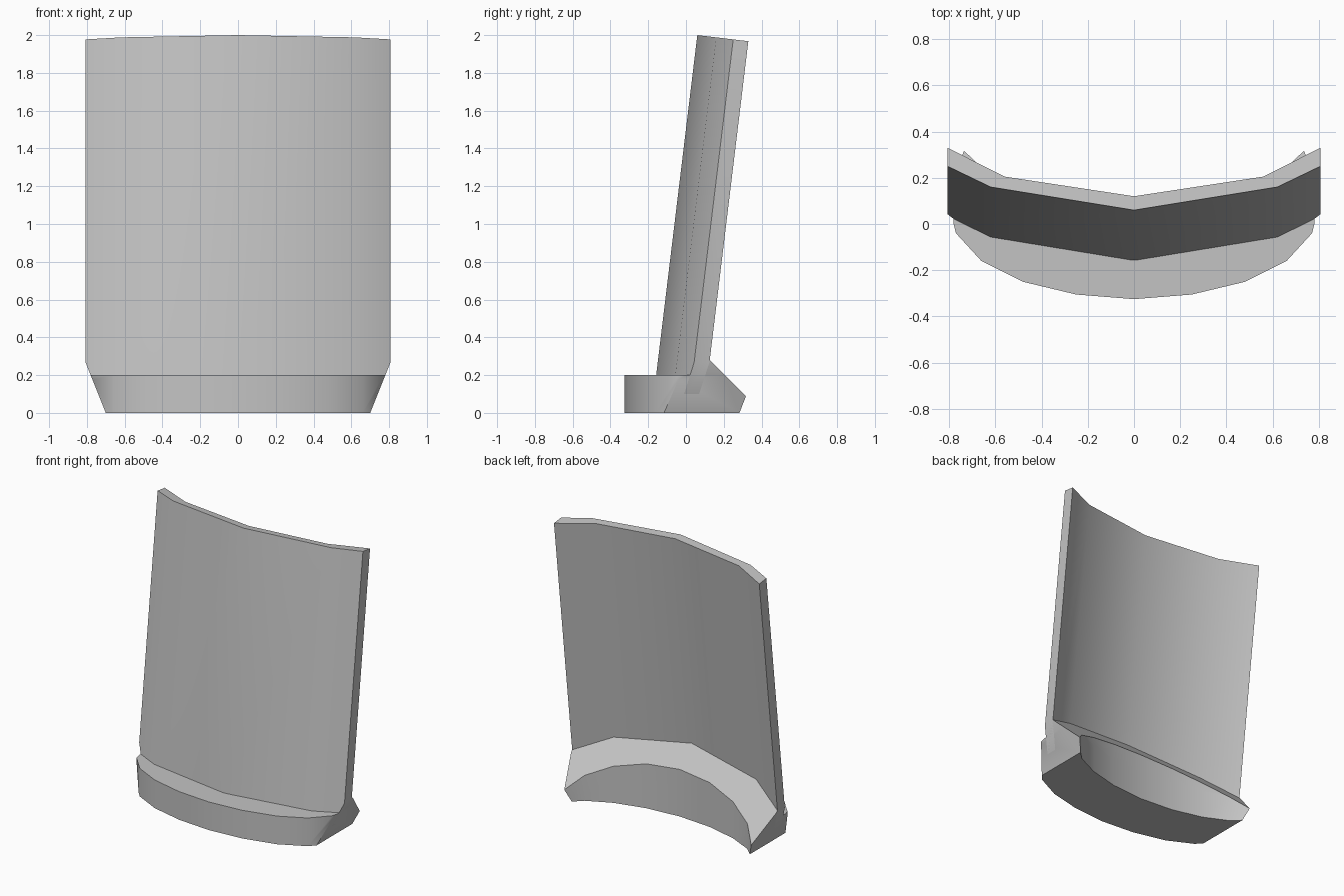
import bpy, bmesh, math

cube = bpy.data.objects.get("Cube")
if cube:
    bpy.data.objects.remove(cube)

grey = bpy.data.materials.new("plain_grey")
grey.use_nodes = True
colour = (0.55, 0.55, 0.55, 1)
grey.diffuse_color = colour
grey.node_tree.nodes["Principled BSDF"].inputs["Base Color"].default_value = colour

LEAN = 0.121      # backward shift per unit of height
HALF_WIDTH = 0.807


def mirrored(half):
    """Complete a half profile that starts on the centre line."""
    return [(-x, y) for x, y in reversed(half[1:])] + half


def y_on(profile, x):
    """Depth of a half profile at a given distance from the centre."""
    for (x0, y0), (x1, y1) in zip(profile, profile[1:]):
        if x <= x1 or (x1, y1) == profile[-1]:
            return y0 + (y1 - y0) * (x - x0) / (x1 - x0)


def build(name, bottom_front, bottom_back, top_front, top_back, cuts):
    """Loft a curved slab from four rails, then trim it with planes."""
    bm = bmesh.new()
    rails = (bottom_front, bottom_back, top_back, top_front)
    rings = [[bm.verts.new(p) for p in ring] for ring in zip(*rails)]
    bm.faces.new(rings[0])
    bm.faces.new(rings[-1][::-1])
    for a, b in zip(rings, rings[1:]):
        for i in range(4):
            j = (i + 1) % 4
            bm.faces.new((a[i], b[i], b[j], a[j]))
    for point, normal in cuts:
        geom = bm.verts[:] + bm.edges[:] + bm.faces[:]
        bmesh.ops.bisect_plane(bm, geom=geom, dist=1e-5, plane_co=point,
                               plane_no=normal, clear_outer=True)
        rim = [e for e in bm.edges if e.is_boundary]
        if rim:
            bmesh.ops.holes_fill(bm, edges=rim, sides=0)
    bmesh.ops.recalc_face_normals(bm, faces=bm.faces[:])
    mesh = bpy.data.meshes.new(name)
    bm.to_mesh(mesh)
    bm.free()
    mesh.materials.append(grey)
    obj = bpy.data.objects.new(name, mesh)
    bpy.context.collection.objects.link(obj)
    bpy.ops.object.select_all(action="DESELECT")
    obj.select_set(True)
    bpy.context.view_layer.objects.active = obj
    bpy.ops.object.shade_smooth_by_angle(angle=math.radians(32))
    return obj


def at(profile, z):
    return [(x, y, z) for x, y in profile]


# Trimming planes: tapered sides, straight sides, rear slope, front flat
taper = [((s * 0.70, 0, 0), (s, 0, -0.4)) for s in (-1, 1)]
sides = [((s * HALF_WIDTH, 0, 0), (s, 0, 0)) for s in (-1, 1)]
slope = [((0, 0.405, 0), (0, 1, 1))]
front_flat = [((0, -0.155, 0), (0, -1, 0))]

# Half profiles
panel_front = [(0, 0.06), (0.62, 0.16), (HALF_WIDTH, 0.25)]
panel_back = [(0, 0.12), (0.56, 0.205), (HALF_WIDTH, 0.33)]
foot_front = [(0, -0.325), (0.25, -0.305), (0.48, -0.25),
              (0.66, -0.16), (0.77, -0.04), (0.80, 0.08)]
foot_back = [(0, 0.07), (0.25, 0.09), (0.47, 0.145),
             (0.64, 0.225), (0.735, 0.317), (0.83, 0.42)]


# Leaning curved panel
def panel_top(profile):
    return [(x, y, 2 - 0.12 * (y - 0.06)) for x, y in mirrored(profile)]


def panel_bottom(profile, z=0.1):
    return [(x, y + LEAN * (z - top), z) for x, y, top in panel_top(profile)]


build("leaning_panel", panel_bottom(panel_front), panel_bottom(panel_back),
      panel_top(panel_front), panel_top(panel_back), taper + front_flat)

# Crescent foot
front, back = mirrored(foot_front), mirrored(foot_back)
build("crescent_foot", at(front, 0), at(back, 0), at(front, 0.2), at(back, 0.2),
      taper + slope)


# Sloped brace behind the panel, starting inside its thickness
def brace_front(z):
    half = [(x, (y_on(panel_front, x) + y_on(panel_back, x)) / 2 + LEAN * (z - 2))
            for x, _ in foot_back]
    return at(mirrored(half), z)


build("rear_brace", brace_front(0.2), at(back, 0.2), brace_front(0.6), at(back, 0.6),
      taper + sides + slope)
